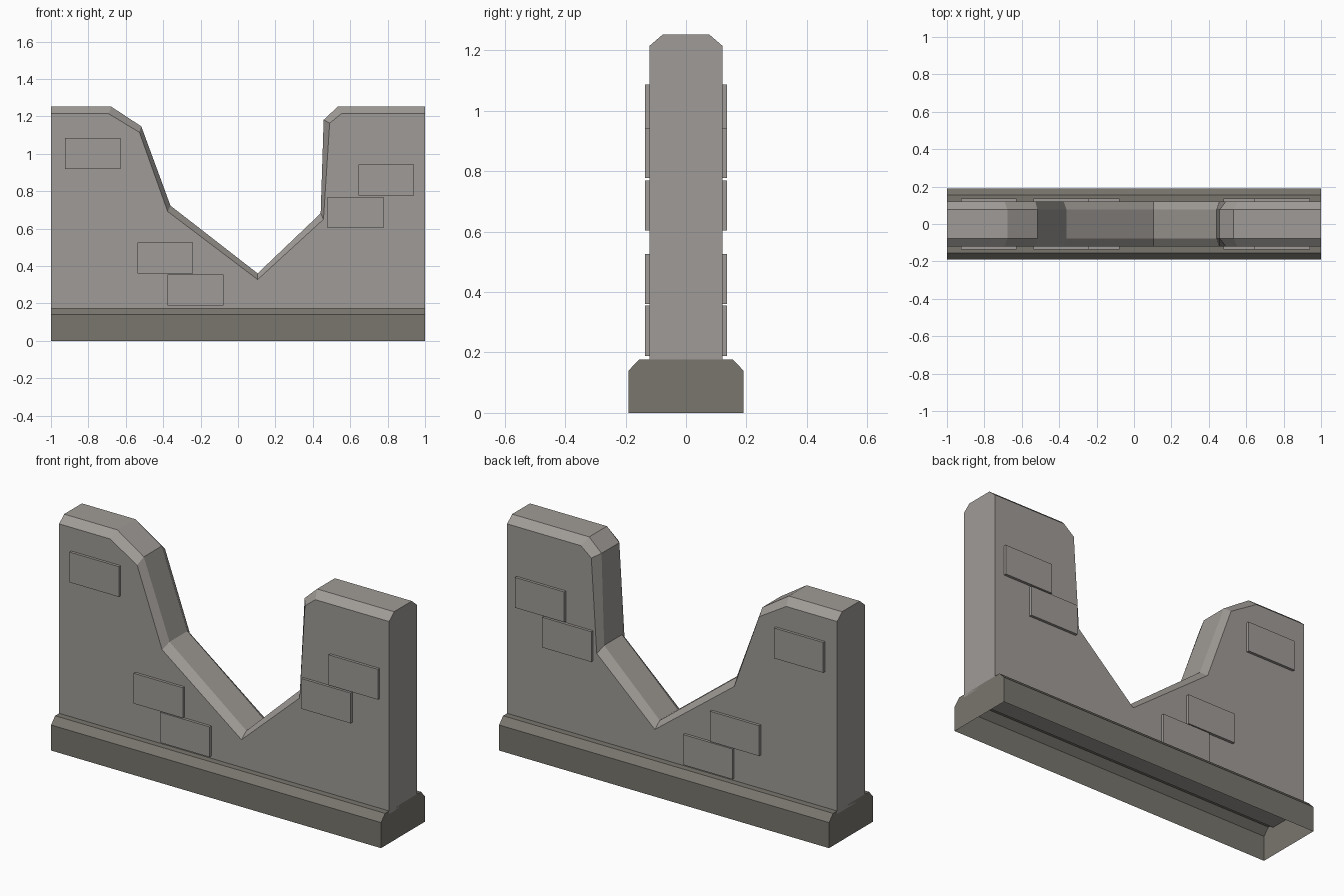
import bpy, bmesh

if "Cube" in bpy.data.objects:
    bpy.data.objects.remove(bpy.data.objects["Cube"])


def material(name, rgb):
    m = bpy.data.materials.new(name)
    m.diffuse_color = (*rgb, 1.0)
    m.use_nodes = True
    m.node_tree.nodes["Principled BSDF"].inputs["Base Color"].default_value = m.diffuse_color
    return m


wall_stone = material("light_grey_stone", (0.35, 0.33, 0.31))
base_stone = material("dark_grey_stone", (0.19, 0.18, 0.155))


def finish(name, bm, mat):
    bmesh.ops.remove_doubles(bm, verts=bm.verts, dist=1e-5)
    bmesh.ops.recalc_face_normals(bm, faces=bm.faces)
    me = bpy.data.meshes.new(name)
    bm.to_mesh(me)
    bm.free()
    me.materials.append(mat)
    ob = bpy.data.objects.new(name, me)
    bpy.context.collection.objects.link(ob)
    return ob


# Plinth: chamfered cross-section along x, open underneath
bm = bmesh.new()
section = [(-0.19, 0), (-0.19, 0.14), (-0.155, 0.177),
           (0.155, 0.177), (0.19, 0.14), (0.19, 0)]
ends = [[bm.verts.new((x, y, z)) for y, z in section] for x in (-1, 1)]
for end in ends:
    bm.faces.new(end)
for i in range(len(section) - 1):
    bm.faces.new((ends[0][i], ends[0][i + 1], ends[1][i + 1], ends[1][i]))
finish("plinth", bm, base_stone)

# Broken wall: ridge outline (crest) and slightly lower outline (face edge)
FLOOR, HALF, CREST = 0.16, 0.12, 0.077
crest = [(-1, 1.252), (-0.677, 1.252), (-0.517, 1.147), (-0.361, 0.723),
         (0.105, 0.361), (0.442, 0.682), (0.458, 1.182), (0.533, 1.252), (1, 1.252)]
edge = [(-1, 1.215), (-0.692, 1.215), (-0.527, 1.115), (-0.376, 0.692),
        (0.105, 0.328), (0.457, 0.65), (0.49, 1.164), (0.553, 1.215), (1, 1.215)]
bm = bmesh.new()
rows = [[bm.verts.new((x, y, z)) for x, z in line] for line, y in
        ((edge, -HALF), (crest, -CREST), (crest, CREST), (edge, HALF))]
feet = [[bm.verts.new((x, y, FLOOR)) for x in (-1, 1)] for y in (-HALF, HALF)]
for a, b in zip(rows, rows[1:]):
    for i in range(len(crest) - 1):
        bm.faces.new((a[i], a[i + 1], b[i + 1], b[i]))
for row, foot in ((rows[0], feet[0]), (rows[3], feet[1])):
    bm.faces.new(row + [foot[1], foot[0]])
for k, i in ((0, 0), (1, -1)):
    bm.faces.new([feet[0][k]] + [r[i] for r in rows] + [feet[1][k]])
bm.faces.new((feet[0][0], feet[0][1], feet[1][1], feet[1][0]))
finish("broken_wall", bm, wall_stone)

# Raised bricks, the same on front and back
bricks = [(-0.777, 1.003), (-0.389, 0.443), (-0.227, 0.272),
          (0.628, 0.686), (0.793, 0.86)]
for side, label in ((-1, "front"), (1, "back")):
    for n, (cx, cz) in enumerate(bricks, 1):
        bm = bmesh.new()
        bmesh.ops.create_cube(bm, size=1)
        for v in bm.verts:
            v.co = (cx + v.co.x * 0.298, side * 0.1225 + v.co.y * 0.025,
                    cz + v.co.z * 0.166)
        finish(f"{label}_brick_{n}", bm, wall_stone)
